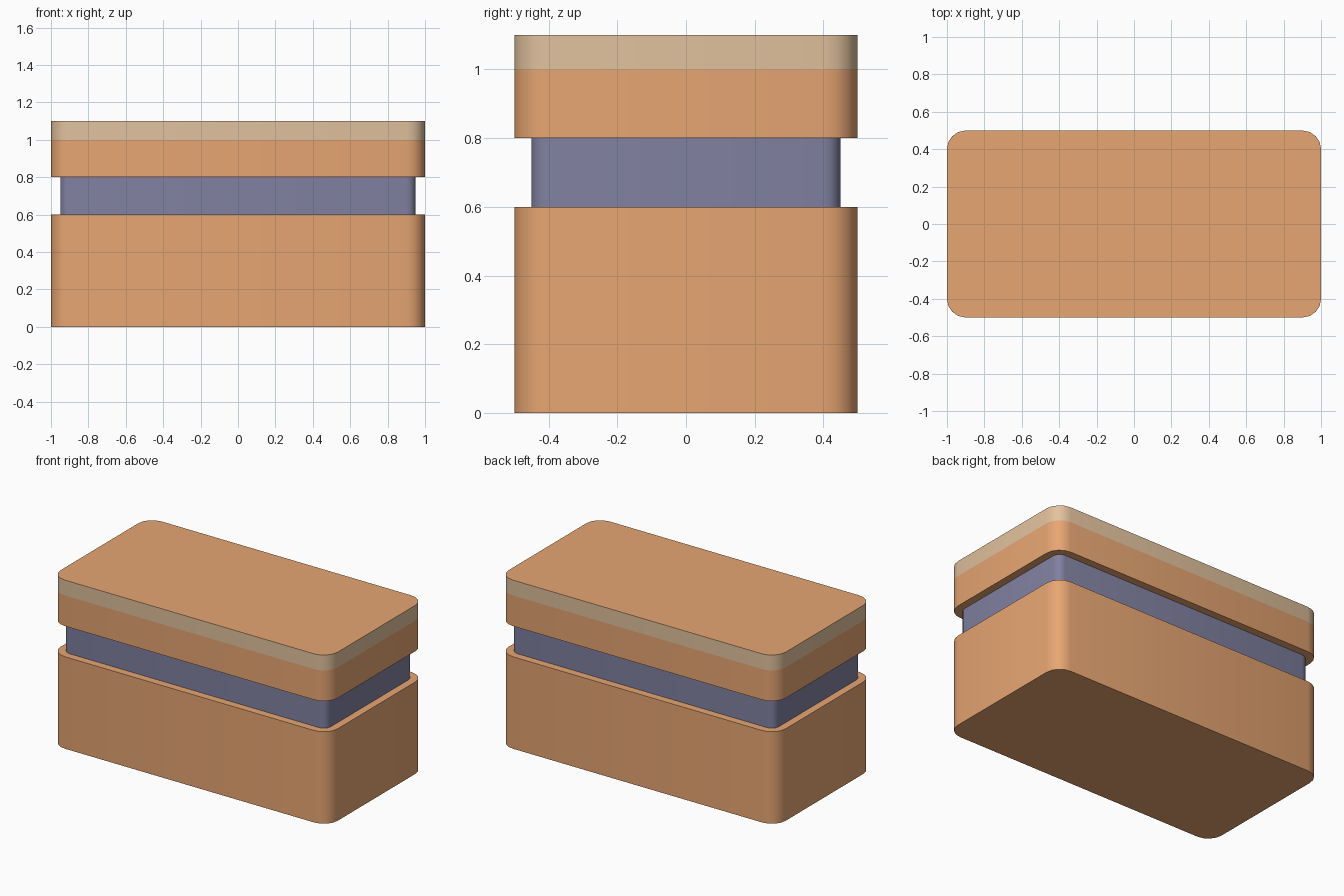
import bpy, bmesh, math

if "Cube" in bpy.data.objects:
    bpy.data.objects.remove(bpy.data.objects["Cube"])


def material(name, color):
    mat = bpy.data.materials.new(name)
    mat.diffuse_color = (*color, 1)
    mat.use_nodes = True
    mat.node_tree.nodes["Principled BSDF"].inputs["Base Color"].default_value = mat.diffuse_color
    return mat


orange = material("orange", (0.80, 0.38, 0.17))
tan = material("tan", (0.76, 0.54, 0.34))
slate = material("slate", (0.22, 0.22, 0.36))


def outline(hx, hy, r, seg=4):
    pts = []
    for i, (sx, sy) in enumerate(((1, 1), (-1, 1), (-1, -1), (1, -1))):
        for k in range(seg + 1):
            a = math.pi / 2 * (i + k / seg)
            pts.append((sx * (hx - r) + r * math.cos(a), sy * (hy - r) + r * math.sin(a)))
    return pts


def rounded_block(name, hx, hy, r, levels, wall_mats, cap_mat):
    """Rounded rectangle stacked through levels, one wall material per band."""
    mats = list(dict.fromkeys([cap_mat, *wall_mats]))
    bm = bmesh.new()
    rings = [[bm.verts.new((x, y, z)) for x, y in outline(hx, hy, r)] for z in levels]
    n = len(rings[0])
    for low, high, mat in zip(rings, rings[1:], wall_mats):
        for i in range(n):
            j = (i + 1) % n
            bm.faces.new((low[i], low[j], high[j], high[i])).material_index = mats.index(mat)
    bm.faces.new(rings[0][::-1])
    bm.faces.new(rings[-1])
    mesh = bpy.data.meshes.new(name)
    bm.to_mesh(mesh)
    bm.free()
    for mat in mats:
        mesh.materials.append(mat)
    obj = bpy.data.objects.new(name, mesh)
    bpy.context.collection.objects.link(obj)
    bpy.ops.object.select_all(action='DESELECT')
    obj.select_set(True)
    bpy.context.view_layer.objects.active = obj
    bpy.ops.object.shade_smooth_by_angle(angle=math.radians(40))
    return obj


# Main body, recessed neck, and lid with a pale upper band
rounded_block("box_body", 1.0, 0.5, 0.1, (0, 0.6), [orange], orange)
rounded_block("recessed_neck", 0.95, 0.45, 0.05, (0.6, 0.8), [slate], slate)
rounded_block("lid", 1.0, 0.5, 0.1, (0.8, 1.0, 1.1), [orange, tan], orange)
